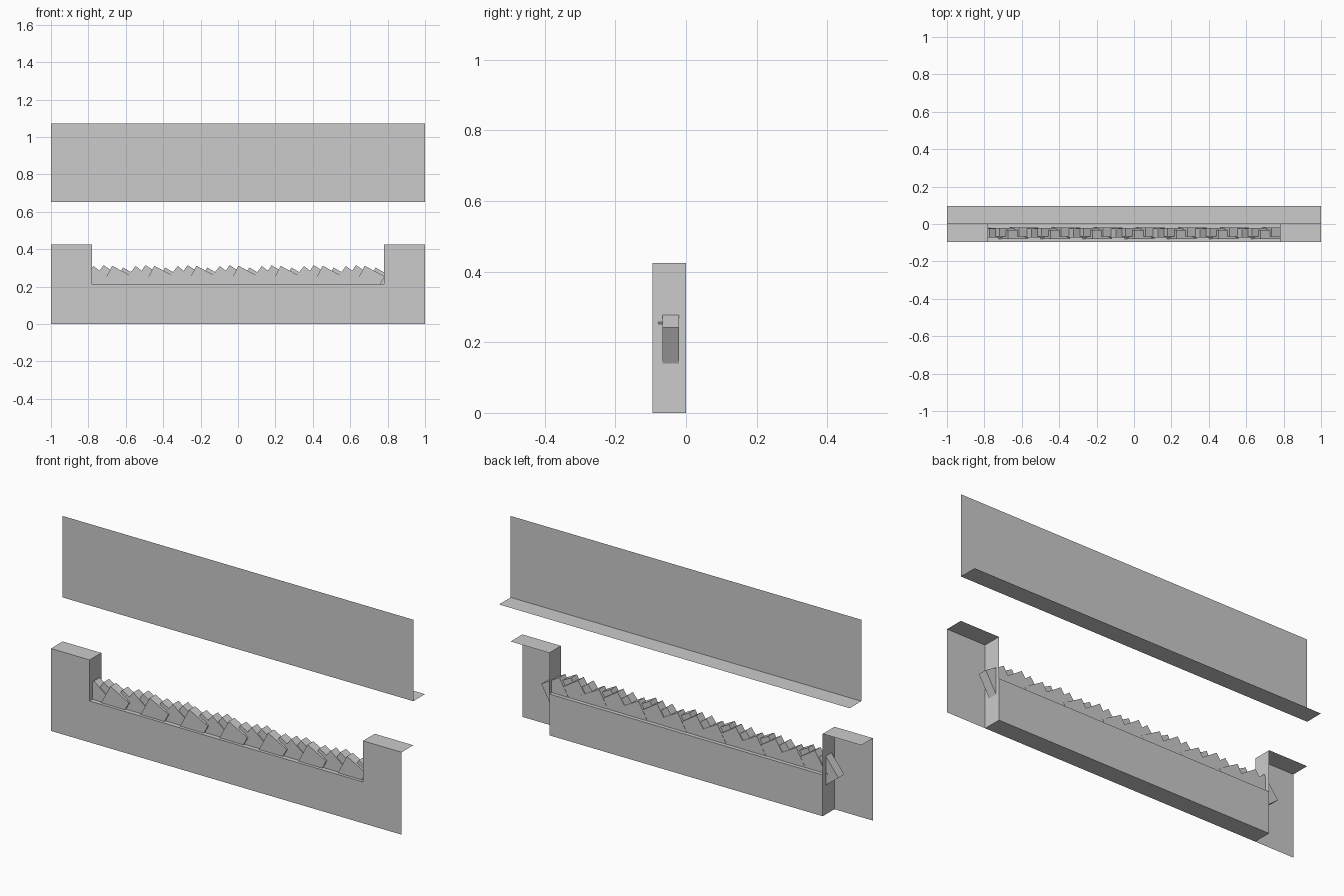
import bpy, bmesh
from math import radians
from mathutils import Matrix, Vector

if "Cube" in bpy.data.objects:
    bpy.data.objects.remove(bpy.data.objects["Cube"])

W, INNER = 1.0, 0.78          # half width, half width of the opening
DEPTH = 0.095
FLOOR_Z, POST_Z = 0.213, 0.425


def sheet_object(name, polys):
    """Object made of open flat faces."""
    bm = bmesh.new()
    for poly in polys:
        bm.faces.new([bm.verts.new(p) for p in poly])
    bmesh.ops.remove_doubles(bm, verts=bm.verts, dist=1e-5)
    mesh = bpy.data.meshes.new(name)
    bm.to_mesh(mesh)
    bm.free()
    obj = bpy.data.objects.new(name, mesh)
    bpy.context.collection.objects.link(obj)
    return obj


def flat(x0, x1, y0, y1, z):
    return [(x0, y0, z), (x1, y0, z), (x1, y1, z), (x0, y1, z)]


def front(x0, x1, z0, z1, y):
    return [(x0, y, z0), (x1, y, z0), (x1, y, z1), (x0, y, z1)]


def side(x, y0, y1, z0, z1):
    return [(x, y0, z0), (x, y1, z0), (x, y1, z1), (x, y0, z1)]


# Upper panel with a ledge running back along its bottom edge
sheet_object("upper_panel", [
    front(-W, W, 0.652, 1.072, 0),
    flat(-W, W, 0, DEPTH, 0.652),
])

# Trough: front, back, floor and underside
sheet_object("trough", [
    front(-INNER, INNER, 0, FLOOR_Z, -DEPTH),
    front(-INNER, INNER, 0, FLOOR_Z, 0),
    flat(-INNER, INNER, -DEPTH, 0, FLOOR_Z),
    flat(-INNER, INNER, -DEPTH, 0, 0),
])

# End posts: front, cap and inner wall, open at the back and outside
for label, s in (("left", -1), ("right", 1)):
    sheet_object(label + "_post", [
        front(s * INNER, s * W, 0, POST_Z, -DEPTH),
        flat(s * INNER, s * W, -DEPTH, 0, POST_Z),
        side(s * INNER, -DEPTH, 0, 0, POST_Z),
    ])

# Tilted blocks filling the trough: x offset, y, z, tilt within each group
GROUP = [
    (-0.090, -0.048, 0.222, 38),
    (-0.030, -0.044, 0.228, 33),
    (0.025, -0.056, 0.226, 28),
    (0.080, -0.043, 0.216, 30),
]
bm = bmesh.new()
for i in range(-3, 4):
    for dx, y, z, tilt in GROUP:
        m = (Matrix.Translation((i * 0.225 + dx, y, z))
             @ Matrix.Rotation(radians(tilt), 4, 'Y')
             @ Matrix.Diagonal(Vector((0.12, 0.047, 0.13, 1))))
        bmesh.ops.create_cube(bm, size=1, matrix=m)
mesh = bpy.data.meshes.new("trough_blocks")
bm.to_mesh(mesh)
bm.free()
bpy.context.collection.objects.link(bpy.data.objects.new("trough_blocks", mesh))
